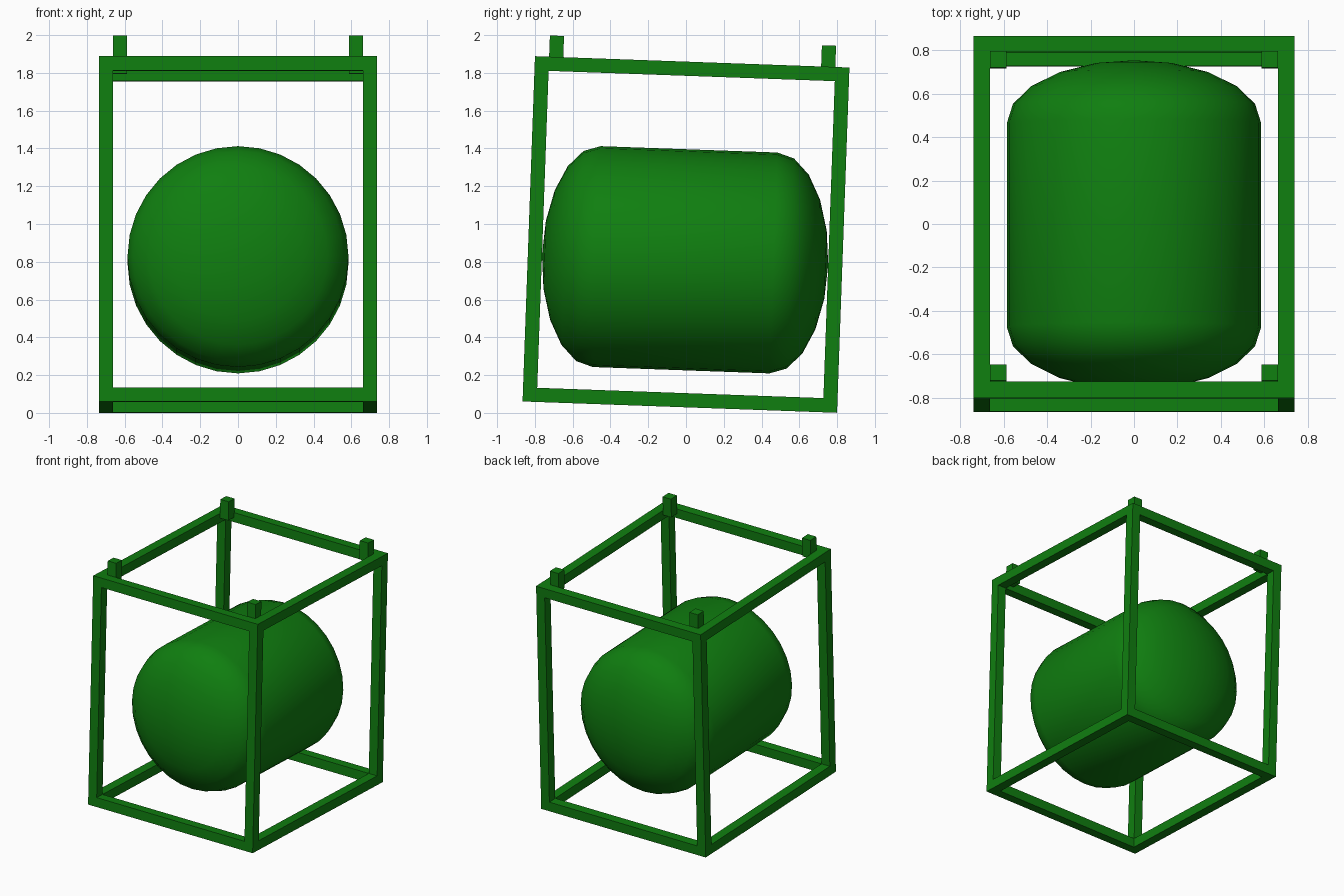
import bpy, bmesh, math
from mathutils import Matrix, Vector

cube = bpy.data.objects.get("Cube")
if cube:
    bpy.data.objects.remove(cube, do_unlink=True)

GREEN = (0.005, 0.21, 0.005, 1)
green = bpy.data.materials.new("frame green")
green.use_nodes = True
green.diffuse_color = GREEN
green.node_tree.nodes["Principled BSDF"].inputs["Base Color"].default_value = GREEN

# Whole model leans slightly about the x axis
LEAN = Matrix.Translation((0, 0, 0.9445)) @ Matrix.Rotation(math.radians(-2.06), 4, "X")
HX, HY, HZ = 0.737, 0.833, 0.9145   # half sizes of the frame
T = 0.075                           # bar thickness


def add_object(name, bm):
    bmesh.ops.recalc_face_normals(bm, faces=bm.faces)
    mesh = bpy.data.meshes.new(name)
    bm.to_mesh(mesh)
    bm.free()
    mesh.materials.append(green)
    obj = bpy.data.objects.new(name, mesh)
    bpy.context.collection.objects.link(obj)
    obj.matrix_world = LEAN
    return obj


def box(name, center, size):
    bm = bmesh.new()
    bmesh.ops.create_cube(bm, size=1, matrix=Matrix.Translation(center) @ Matrix.Diagonal((*size, 1)))
    return add_object(name, bm)


# Bar centre lines
cx, cy, cz = HX - T / 2, HY - T / 2, HZ - T / 2
sides = ((-1, "right"), (1, "left"))
ends = ((-1, "front"), (1, "back"))
levels = ((-1, "bottom"), (1, "top"))

for sx, side in sides:
    for sy, end in ends:
        # Corner uprights and lifting stubs tucked inside the top corners
        box(f"{end}_{side}_upright", (sx * cx, sy * cy, 0), (T, T, 2 * HZ))
        box(f"{end}_{side}_stub", (sx * (cx - T), sy * (cy - T), cz + T), (T, T, 2 * T))
    for sz, level in levels:
        box(f"{level}_{side}_rail", (sx * cx, 0, sz * cz), (T, 2 * (HY - T), T))

for sy, end in ends:
    for sz, level in levels:
        box(f"{level}_{end}_rail", (0, sy * cy, sz * cz), (2 * (HX - T), T, T))

# Tank: a lathed profile with flattened domed ends, axis along y
RADIUS, HALF, DOME, RINGS = 0.585, 0.468, 0.29, 5
dome = [(RADIUS * math.cos(a), HALF + DOME * math.sin(a))
        for a in (math.pi / 2 * i / RINGS for i in range(RINGS + 1))]
profile = [(r, -y) for r, y in reversed(dome)] + dome
bm = bmesh.new()
verts = [bm.verts.new((r, y, 0)) for r, y in profile]
edges = [bm.edges.new(pair) for pair in zip(verts, verts[1:])]
bmesh.ops.spin(bm, geom=verts + edges, cent=(0, 0, 0), axis=(0, 1, 0),
               angle=2 * math.pi, steps=32, use_merge=True)
bmesh.ops.remove_doubles(bm, verts=bm.verts, dist=0.0005)
bmesh.ops.translate(bm, verts=bm.verts, vec=Vector((0, 0, -0.134)))
tank = add_object("tank", bm)
tank.data.shade_smooth()
